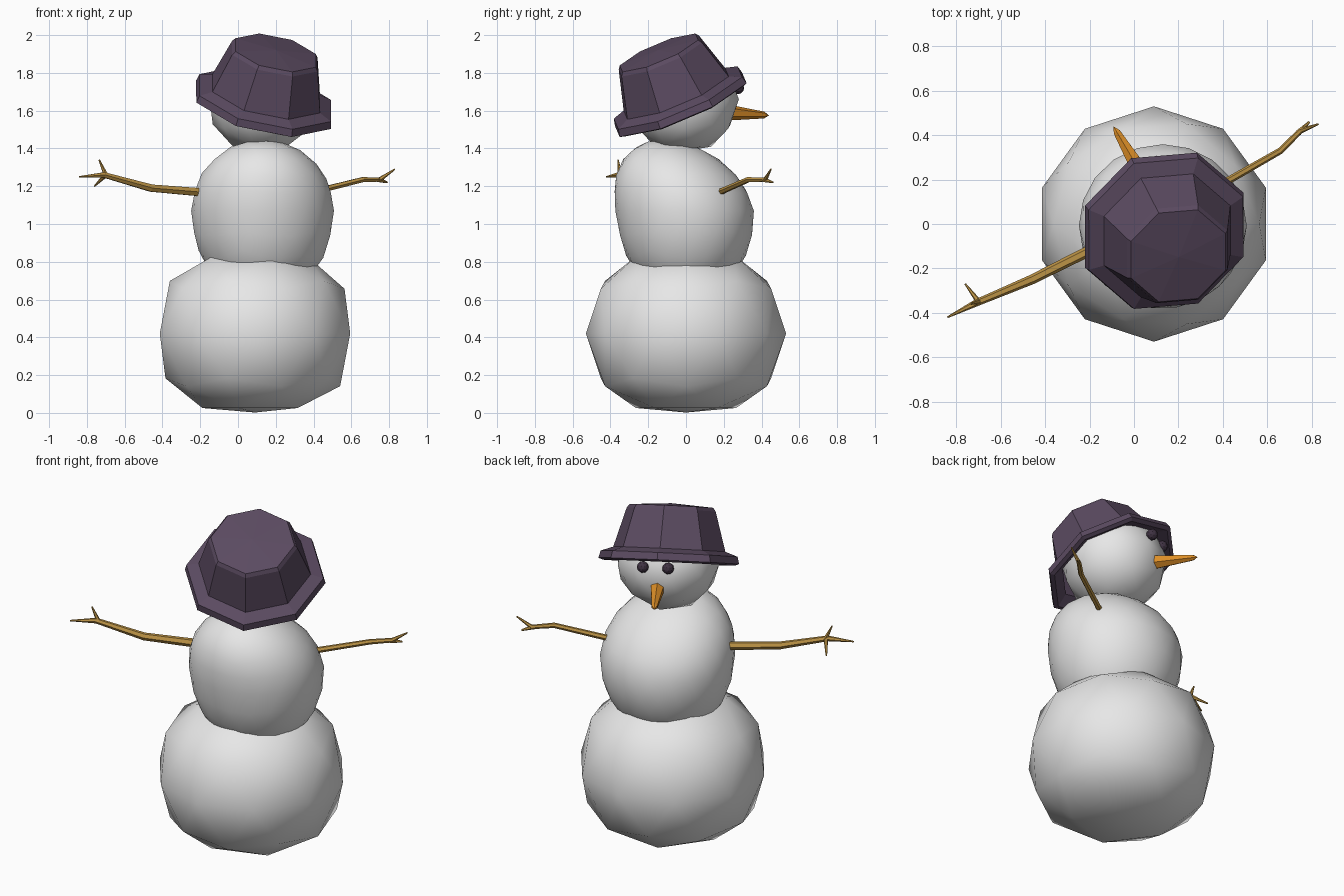
import bpy, bmesh
from math import sin, cos, radians
from mathutils import Vector, Matrix

if "Cube" in bpy.data.objects:
    bpy.data.objects.remove(bpy.data.objects["Cube"])


def material(name, rgb):
    m = bpy.data.materials.new(name)
    m.use_nodes = True
    m.diffuse_color = (*rgb, 1)
    m.node_tree.nodes["Principled BSDF"].inputs["Base Color"].default_value = (*rgb, 1)
    return m


SNOW = material("snow", (0.8, 0.8, 0.8))
FELT = material("purple_felt", (0.105, 0.07, 0.12))
COAL = material("coal", (0.05, 0.032, 0.055))
CARROT = material("carrot_orange", (0.72, 0.27, 0.02))
WOOD = material("twig_wood", (0.5, 0.29, 0.06))


def finish(name, bm, mat, smooth=False):
    bmesh.ops.recalc_face_normals(bm, faces=bm.faces)
    mesh = bpy.data.meshes.new(name)
    bm.to_mesh(mesh)
    bm.free()
    mesh.materials.append(mat)
    for p in mesh.polygons:
        p.use_smooth = smooth
    ob = bpy.data.objects.new(name, mesh)
    bpy.context.collection.objects.link(ob)
    return ob


def ball(name, centre, radius, mat, detail=2, shape=None, smooth=True):
    """Icosphere whose vertices can be sculpted by a shape function."""
    bm = bmesh.new()
    bmesh.ops.create_icosphere(bm, subdivisions=detail, radius=radius,
                               matrix=Matrix.Translation(centre))
    if shape:
        for v in bm.verts:
            shape(v.co)
    return finish(name, bm, mat, smooth)


def lathe(name, profile, sides, phase, origin, axis, mat):
    """Revolve (radius, height) pairs around an axis; zero radius closes an end."""
    bm = bmesh.new()
    rings = []
    for r, h in profile:
        if r == 0:
            rings.append([bm.verts.new((0, 0, h))] * sides)
        else:
            angles = [radians(phase + 360 * i / sides) for i in range(sides)]
            rings.append([bm.verts.new((r * cos(a), r * sin(a), h)) for a in angles])
    for a, b in zip(rings, rings[1:]):
        for i in range(sides):
            j = (i + 1) % sides
            bm.faces.new(list(dict.fromkeys((a[i], a[j], b[j], b[i]))))
    turn = Vector((0, 0, 1)).rotation_difference(Vector(axis)).to_matrix().to_4x4()
    bm.transform(Matrix.Translation(origin) @ turn)
    return finish(name, bm, mat)


def twig(name, strands):
    """Tapered tubes; each strand is a list of (x, y, z, radius)."""
    curve = bpy.data.curves.new(name, "CURVE")
    curve.dimensions = "3D"
    curve.bevel_depth = 1
    curve.bevel_resolution = 1
    curve.use_fill_caps = True
    for points in strands:
        s = curve.splines.new("POLY")
        s.points.add(len(points) - 1)
        for p, (x, y, z, r) in zip(s.points, points):
            p.co = (x, y, z, 1)
            p.radius = r
    curve.materials.append(WOOD)
    ob = bpy.data.objects.new(name, curve)
    bpy.context.collection.objects.link(ob)
    bpy.ops.object.select_all(action="DESELECT")
    ob.select_set(True)
    bpy.context.view_layer.objects.active = ob
    bpy.ops.object.convert(target="MESH")
    for p in bpy.context.object.data.polygons:
        p.use_smooth = False


# Snow body: flattened base, leaning torso, head
def flatten_base(co):
    if co.z < 0.05:
        co.z = 0.035 + 0.3 * co.z
    elif co.z > 0.8:
        co.z = 0.8 + 0.4 * (co.z - 0.8)


def lean_torso(co):
    co.y *= 0.97
    if co.z < 1.07:
        co.z = 1.07 + 1.25 * (co.z - 1.07)
    if co.z > 1.0:
        co.y -= 0.1 * ((co.z - 1.0) / 0.4) ** 1.5


def shape_head(co):
    if co.z > 1.67:
        co.z = 1.66 + 0.85 * (co.z - 1.66)
    co.z = max(co.z, 1.385)


ball("body_base", (0.09, 0, 0.42), 0.53, SNOW, 2, flatten_base)
ball("body_torso", (0.13, 0, 1.07), 0.378, SNOW, 3, lean_torso)
ball("head", (0.13, -0.015, 1.66), 0.295, SNOW, 2, shape_head)

# Face
for side, spot in (("left", (-0.026, 0.21, 1.72)), ("right", (0.1, 0.275, 1.72))):
    ball("eye_" + side, spot, 0.033, COAL, 2, smooth=False)
lathe("nose", [(0, 0), (0.042, 0), (0.018, 0.22), (0, 0.25)], 6, 0,
      (0.035, 0.225, 1.59), (-0.51, 0.86, -0.06), CARROT)

# Tilted hollow hat with an eight-sided crown and brim
hat_profile = [(0, 0.3), (0.235, 0.285), (0.25, 0.265), (0.315, 0.045),
               (0.385, 0.02), (0.395, -0.02), (0.37, -0.03), (0.3, 0.01),
               (0.235, 0.25), (0, 0.28)]
lathe("hat", hat_profile, 8, 25, (0.14, -0.035, 1.65), (0.208, -0.38, 0.9), FELT)

# Twig arms with forked fingers
twig("arm_left", [
    [(0.38, 0.17, 1.165, 0.017), (0.66, 0.33, 1.235, 0.015),
     (0.75, 0.42, 1.235, 0.013), (0.83, 0.45, 1.29, 0.004)],
    [(0.74, 0.41, 1.235, 0.014), (0.79, 0.46, 1.22, 0.005)]])
twig("arm_right", [
    [(-0.16, -0.1, 1.165, 0.025), (-0.46, -0.25, 1.19, 0.022),
     (-0.71, -0.355, 1.26, 0.016), (-0.84, -0.42, 1.25, 0.004)],
    [(-0.7, -0.35, 1.26, 0.013), (-0.735, -0.36, 1.34, 0.004)],
    [(-0.7, -0.35, 1.26, 0.013), (-0.76, -0.27, 1.2, 0.004)]])
